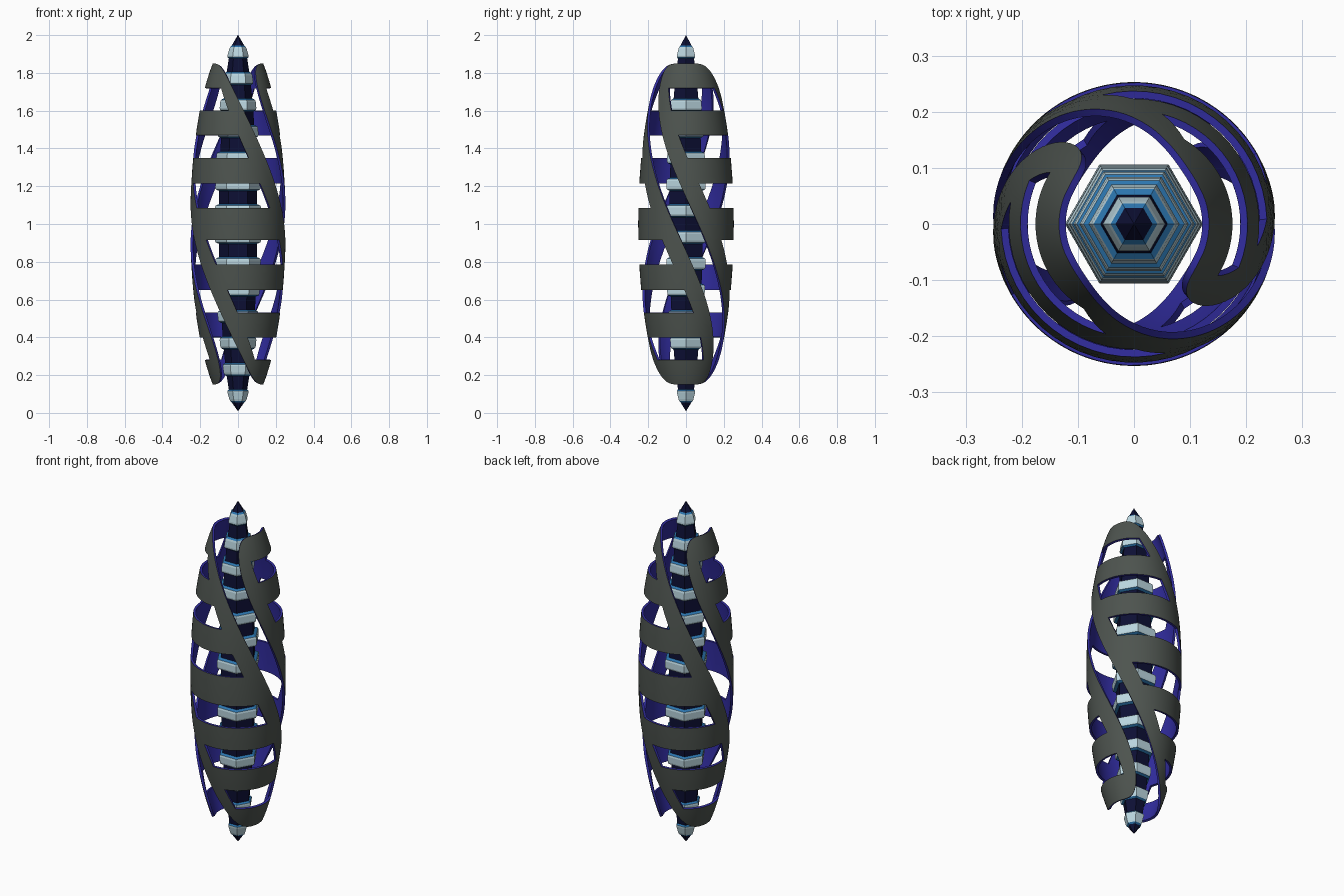
import bpy, bmesh, math

if "Cube" in bpy.data.objects:
    bpy.data.objects.remove(bpy.data.objects["Cube"])


def material(name, rgb):
    m = bpy.data.materials.new(name)
    m.diffuse_color = (*rgb, 1)
    m.use_nodes = True
    m.node_tree.nodes["Principled BSDF"].inputs["Base Color"].default_value = m.diffuse_color
    return m


NAVY = material("navy", (0.004, 0.005, 0.035))
PALE = material("pale blue", (0.50, 0.68, 0.75))
BLUE = material("mid blue", (0.025, 0.18, 0.43))
GREY = material("dark grey", (0.075, 0.088, 0.078))
VIOLET = material("violet blue", (0.03, 0.025, 0.34))


def make_object(name, bm, mats):
    me = bpy.data.meshes.new(name)
    bm.to_mesh(me)
    bm.free()
    for m in mats:
        me.materials.append(m)
    ob = bpy.data.objects.new(name, me)
    bpy.context.collection.objects.link(ob)
    return ob


# --- Hexagonal spindle core: profile rows of (z, radius, colour of the face above)
def core_r(z):
    return 0.123 * math.sqrt(max(0.0, 1 - (z - 1) ** 2))


rows = [(0.01, 0.001, 0)]
for k in range(14):
    c = 0.09 + 0.14 * k
    for dz, scale, col in ((-0.035, 0.82, 2), (-0.027, 0.97, 1), (-0.017, 1.0, 1),
                           (0.017, 1.0, 1), (0.027, 0.97, 2), (0.035, 0.82, 0)):
        rows.append((c + dz, core_r(c + dz) * scale, col))
rows.append((2.0, 0.001, 0))

bm = bmesh.new()
rings = [[bm.verts.new((r * math.cos(i * math.pi / 3), r * math.sin(i * math.pi / 3), z))
          for i in range(6)] for z, r, _ in rows]
for (_, _, col), a, b in zip(rows, rings, rings[1:]):
    for i in range(6):
        j = (i + 1) % 6
        bm.faces.new((a[i], a[j], b[j], b[i])).material_index = col
bm.faces.new(rings[0][::-1])
bm.faces.new(rings[-1])
make_object("hexagonal_core", bm, [NAVY, PALE, BLUE])


# --- Twisted ladder-like cage shells: two rails with seven rungs
HALF, TOP = math.radians(75), 0.85
edges = [0, 0.085, 0.215, 0.35, 0.47, 0.60, 0.72, 0.849]   # rung, window, rung, ...
heights = [(0.0, True)]                                    # (height, solid below)
for n, (a, b) in enumerate(zip(edges, edges[1:])):
    steps = 10 if n == 6 else 4
    for i in range(1, steps + 1):
        f = i / steps
        if n == 6:
            f = math.sin(f * math.pi / 2)
        heights.append((a + (b - a) * f, n % 2 == 0))
RAIL = 0.32
cols = ([-1 + RAIL * i / 3 for i in range(3)]
        + [(1 - RAIL) * (i / 8 - 1) for i in range(17)]
        + [1 - RAIL + RAIL * i / 3 for i in range(1, 4)])


def cage_point(s, h, turn):
    t = abs(h) / TOP
    half = HALF * (1 - t ** 5) ** 0.2
    ang = turn - math.pi / 2 * (1 + h / TOP) + s * half
    r = 0.253 * math.sqrt(1 - h * h)
    return (r * math.cos(ang), r * math.sin(ang), 1 + h)


def cage(name, turn):
    bm = bmesh.new()
    levels = [-h for h, _ in heights[:0:-1]] + [h for h, _ in heights]
    solid = [s for _, s in heights[:0:-1]] + [s for _, s in heights[1:]]
    grid = [[bm.verts.new(cage_point(s, h, turn)) for s in cols] for h in levels]
    for k, full in enumerate(solid):
        for i in range(len(cols) - 1):
            mid = (cols[i] + cols[i + 1]) / 2
            if full or abs(mid) > 1 - RAIL:
                bm.faces.new((grid[k][i], grid[k][i + 1], grid[k + 1][i + 1], grid[k + 1][i]))
    bmesh.ops.delete(bm, geom=[v for v in bm.verts if not v.link_faces], context='VERTS')
    ob = make_object(name, bm, [GREY, VIOLET])
    # thickness, with the inside and the rim in violet blue
    mod = ob.modifiers.new("thickness", 'SOLIDIFY')
    mod.thickness = 0.013
    mod.offset = -1
    mod.material_offset = 1
    mod.material_offset_rim = 1
    bpy.ops.object.select_all(action='DESELECT')
    ob.select_set(True)
    bpy.context.view_layer.objects.active = ob
    bpy.ops.object.modifier_apply(modifier=mod.name)
    bpy.ops.object.shade_smooth_by_angle(angle=math.radians(35))


cage("front_cage_shell", 0)
cage("back_cage_shell", math.pi)
